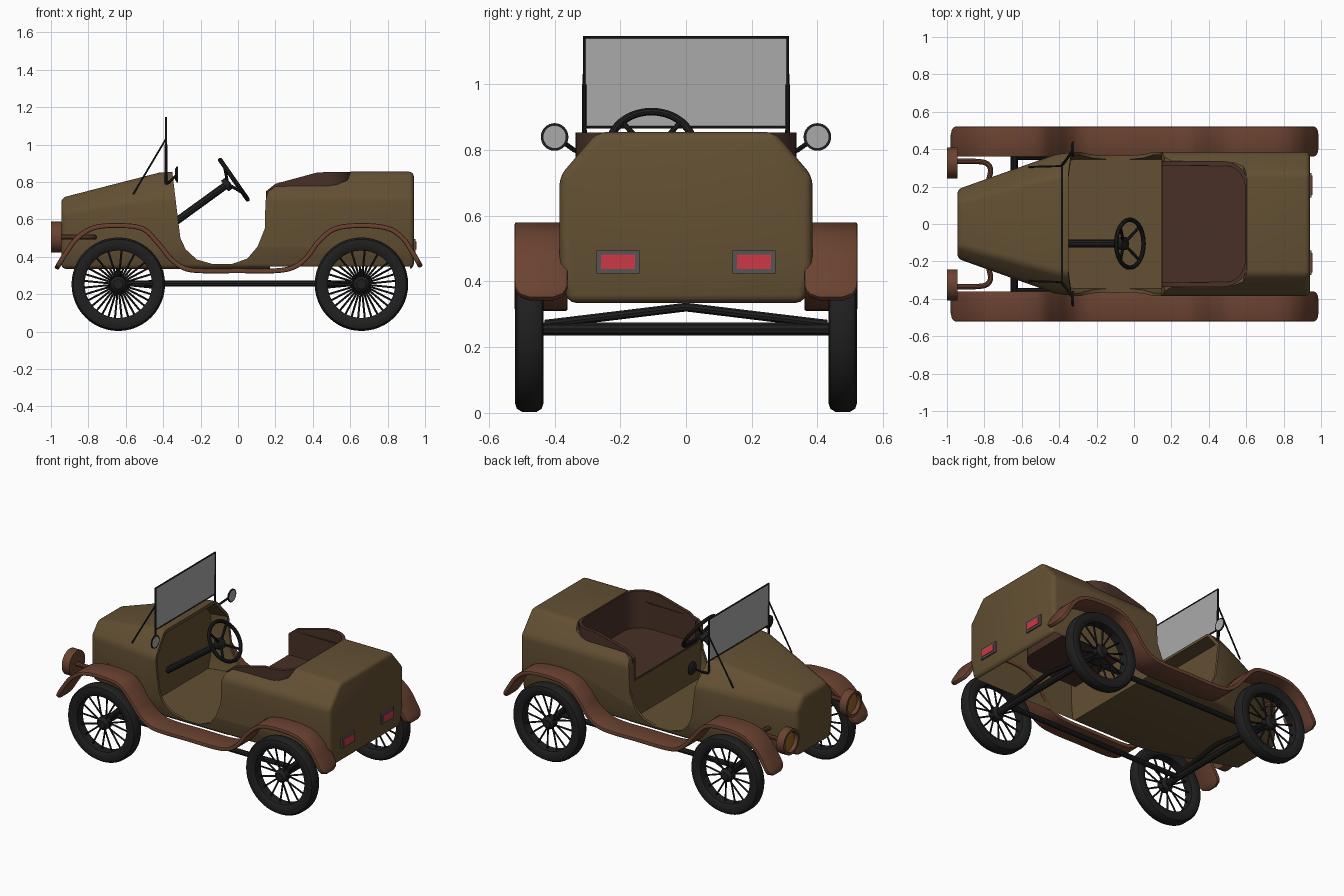
import bpy, bmesh, math
from mathutils import Vector, Matrix

if "Cube" in bpy.data.objects:
    bpy.data.objects.remove(bpy.data.objects["Cube"])


def mat(name, r, g, b):
    m = bpy.data.materials.new(name)
    m.diffuse_color = (r, g, b, 1)
    m.use_nodes = True
    m.node_tree.nodes["Principled BSDF"].inputs["Base Color"].default_value = m.diffuse_color
    return m


OLIVE = mat("olive_paint", 0.125, 0.08, 0.033)
BROWN = mat("brown_paint", 0.145, 0.055, 0.03)
LEATHER = mat("leather", 0.065, 0.03, 0.02)
BLACK = mat("black", 0.014, 0.014, 0.014)
RED = mat("red_lens", 0.6, 0.04, 0.06)
AMBER = mat("amber_lens", 0.3, 0.13, 0.02)
GREY = mat("frame_grey", 0.09, 0.09, 0.09)
GLASS = mat("glass", 0.4, 0.4, 0.4)


def link(name, data, m=None):
    ob = bpy.data.objects.new(name, data)
    bpy.context.collection.objects.link(ob)
    if m:
        data.materials.append(m)
    return ob


def from_bm(name, bm, m=None):
    bmesh.ops.recalc_face_normals(bm, faces=bm.faces)
    me = bpy.data.meshes.new(name)
    bm.to_mesh(me)
    bm.free()
    return link(name, me, m)


def finish(ob):
    """Bake modifiers or curves, then shade smooth with sharp edges kept."""
    bpy.ops.object.select_all(action='DESELECT')
    ob.select_set(True)
    bpy.context.view_layer.objects.active = ob
    bpy.ops.object.convert(target='MESH')
    bpy.ops.object.shade_smooth_by_angle(angle=0.6)


def loft(name, rings, m=None):
    bm = bmesh.new()
    vs = [[bm.verts.new(p) for p in r] for r in rings]
    n = len(vs[0])
    for a, b in zip(vs, vs[1:]):
        for i in range(n):
            bm.faces.new((a[i], a[(i + 1) % n], b[(i + 1) % n], b[i]))
    bm.faces.new(vs[0])
    bm.faces.new(vs[-1])
    return from_bm(name, bm, m)


def box(name, x0, x1, y0, y1, z0, z1, m=None):
    return loft(name, [[(x, y0, z0), (x, y1, z0), (x, y1, z1), (x, y0, z1)] for x in (x0, x1)], m)


def tube(name, pts, r, m, smooth=False, cyclic=False):
    cu = bpy.data.curves.new(name, 'CURVE')
    cu.dimensions = '3D'
    cu.bevel_depth, cu.bevel_resolution, cu.use_fill_caps = r, 3, True
    pts = spline(pts, 6) if smooth else pts
    sp = cu.splines.new('POLY')
    sp.points.add(len(pts) - 1)
    for p, c in zip(sp.points, pts):
        p.co = (*c, 1)
    sp.use_cyclic_u = cyclic
    ob = link(name, cu, m)
    finish(ob)
    return ob


def spline(pts, n):
    """Catmull-Rom through the points."""
    p = [Vector(q) for q in pts]
    p = [2 * p[0] - p[1]] + p + [2 * p[-1] - p[-2]]
    out = []
    for a, b, c, d in zip(p, p[1:], p[2:], p[3:]):
        for k in range(n):
            t = k / n
            out.append(0.5 * (2 * b + (c - a) * t + (2 * a - 5 * b + 4 * c - d) * t * t
                              + (3 * b - a - 3 * c + d) * t ** 3))
    return out + [p[-2]]


def lathe(name, prof, loc, axis, m, steps=48, closed=False):
    """Spin (radius, height) points about an axis."""
    bm = bmesh.new()
    vs = [bm.verts.new((r, 0, h)) for r, h in prof]
    es = [bm.edges.new(e) for e in zip(vs, vs[1:] + (vs[:1] if closed else []))]
    bmesh.ops.spin(bm, geom=vs + es, cent=(0, 0, 0), axis=(0, 0, 1), angle=math.tau, steps=steps)
    bmesh.ops.remove_doubles(bm, verts=bm.verts, dist=1e-5)
    q = Vector(axis).to_track_quat('Z', 'Y').to_matrix().to_4x4()
    bmesh.ops.transform(bm, matrix=Matrix.Translation(loc) @ q, verts=bm.verts)
    ob = from_bm(name, bm, m)
    finish(ob)
    return ob


def section(x, bw, w, zc, tw, zt, zb=0.335, zm=0.45):
    half = [(bw, zb), (w, zm), (w, zc), (tw, zt)]
    return [(x, y, z) for y, z in half] + [(x, -y, z) for y, z in reversed(half)]


# Body shell: solid loft, then hollowed and cut open
body = loft("body", [section(-0.945, 0.165, 0.185, 0.64, 0.12, 0.715),
                     section(-0.42, 0.345, 0.372, 0.72, 0.26, 0.85),
                     section(-0.32, 0.36, 0.385, 0.72, 0.27, 0.855),
                     section(0.94, 0.36, 0.385, 0.72, 0.27, 0.855)], OLIVE)
bev = body.modifiers.new("bevel", 'BEVEL')
bev.width, bev.segments, bev.limit_method, bev.angle_limit = 0.025, 3, 'ANGLE', math.radians(35)
opening = [(-0.352, 0.95), (-0.352, 0.86), (-0.328, 0.66), (-0.308, 0.5), (-0.28, 0.44), (-0.22, 0.385),
           (-0.14, 0.362), (-0.03, 0.362), (0.05, 0.39), (0.105, 0.455), (0.143, 0.55), (0.147, 0.7),
           (0.162, 0.75), (0.2, 0.775), (0.53, 0.785), (0.585, 0.81), (0.605, 0.86), (0.605, 0.95)]
cutters = [
    loft("opening_cutter", [[(x, y, z) for x, z in opening] for y in (-0.6, 0.6)]),
    loft("cockpit_cutter", [section(-0.44, 0.32, 0.345, 0.71, 0.245, 0.825, 0.36),
                            section(-0.32, 0.345, 0.368, 0.712, 0.26, 0.838, 0.36),
                            section(0.148, 0.345, 0.368, 0.712, 0.26, 0.838, 0.36)]),
    loft("rear_cutter", [section(x, 0.345, 0.368, 0.712, 0.26, 0.838, 0.2) for x in (0.17, 0.92)]),
    box("seat_cutter", 0.1, 0.2, -0.335, 0.335, 0.6, 0.9)]
for c in cutters:
    c.hide_render = True
    mod = body.modifiers.new("cut", 'BOOLEAN')
    mod.operation, mod.object, mod.solver = 'DIFFERENCE', c, 'EXACT'
finish(body)
for c in cutters:
    bpy.data.objects.remove(c)

# Seat: cushion and wraparound back
arc = [(0.475 + 0.13 * math.sin(a), -0.195 - 0.13 * math.cos(a)) for a in [i * math.pi / 16 for i in range(9)]]
side = [(0.15, -0.325), (0.2, -0.325), (0.3, -0.325), (0.42, -0.325)] + arc
plan = side + [(x, -y) for x, y in reversed(side)]
finish(loft("seat_cushion", [[(x, y, z) for x, y in plan] for z in (0.56, 0.61)], LEATHER))
bm = bmesh.new()
rows = [(bm.verts.new((x, y, 0.56)), bm.verts.new((x, y, min(0.853, 0.75 + 0.04 * min(1, (x - 0.15) / 0.05)
        + max(0, x - 0.2) * 0.27)))) for x, y in plan]
for a, b in zip(rows, rows[1:]):
    bm.faces.new((a[0], b[0], b[1], a[1]))
back = from_bm("seat_back", bm, LEATHER)
sol = back.modifiers.new("thick", 'SOLIDIFY')
sol.thickness, sol.offset = 0.022, 0
finish(back)

# Fenders with running boards
path = spline([(x, 0, z) for x, z in [
    (-0.972, 0.335), (-0.92, 0.42), (-0.86, 0.5), (-0.77, 0.555), (-0.64, 0.567), (-0.51, 0.55), (-0.43, 0.475),
    (-0.36, 0.39), (-0.29, 0.34), (-0.2, 0.325), (0, 0.325), (0.2, 0.325), (0.3, 0.345), (0.37, 0.4),
    (0.43, 0.48), (0.52, 0.55), (0.66, 0.567), (0.8, 0.552), (0.88, 0.5), (0.935, 0.42), (0.978, 0.345)]], 6)
for s in (-1, 1):
    bm = bmesh.new()
    rows = []
    for p in path:
        d = min((p - path[0]).length, (p - path[-1]).length, 0.05)
        inset = 0.05 - math.sqrt(0.05 ** 2 - (0.05 - d) ** 2)
        rows.append([bm.verts.new((p.x, s * y, p.z)) for y in (0.36 + inset, 0.522 - inset)])
    for a, b in zip(rows, rows[1:]):
        bm.faces.new((a[0], b[0], b[1], a[1]))
    f = from_bm("fender", bm, BROWN)
    sol = f.modifiers.new("thick", 'SOLIDIFY')
    sol.thickness, sol.offset = 0.026, 0
    b = f.modifiers.new("bevel", 'BEVEL')
    b.width, b.segments, b.angle_limit, b.limit_method = 0.007, 2, 1.0, 'ANGLE'
    finish(f)

# Wheels and axles
tyre = [(0.18, -0.03), (0.19, -0.038), (0.225, -0.043), (0.24, -0.038), (0.25, -0.022),
        (0.25, 0.022), (0.24, 0.038), (0.225, 0.043), (0.19, 0.038), (0.18, 0.03)]
for x in (-0.64, 0.66):
    tube("axle", [(x, -0.45, 0.255), (x, 0.45, 0.255)], 0.021, BLACK)
    tube("axle_truss", [(x, -0.43, 0.27), (x, 0, 0.322), (x, 0.43, 0.27)], 0.014, BLACK)
    for s in (-1, 1):
        c = Vector((x, s * 0.477, 0.253))
        lathe("tyre", tyre, c, (0, 1, 0), BLACK, closed=True)
        lathe("hub", [(0, -0.035), (0.025, -0.035), (0.042, -0.02), (0.042, 0.02), (0.025, 0.035), (0, 0.035)],
              c, (0, 1, 0), BLACK, 24)
        for i in range(16):
            a = math.tau * (i + 0.25 * s) / 16
            u = Vector((math.cos(a), 0, math.sin(a)))
            off = Vector((0, 0.014 * (-1) ** i, 0))
            tube("spoke", [c + u * 0.035 + off, c + u * 0.185], 0.0055, BLACK)

for s in (-1, 1):
    # Chassis rails
    tube("chassis_rail", [(-0.64, s * 0.36, 0.257), (0.66, s * 0.36, 0.257)], 0.017, BLACK)
    # Headlights on curved brackets
    lathe("headlight", [(0, -0.945), (0.083, -0.945), (0.083, -1), (0.066, -1), (0.063, -0.97), (0, -0.97)],
          (0, s * 0.327, 0.505), (1, 0, 0), BROWN)
    lathe("headlight_lens", [(0, -0.985), (0.045, -0.982), (0.064, -0.975)], (0, s * 0.327, 0.505), (1, 0, 0), AMBER)
    tube("headlight_bracket", [(-0.95, s * 0.335, 0.505), (-0.85, s * 0.335, 0.505), (-0.79, s * 0.325, 0.505),
                               (-0.767, s * 0.29, 0.505), (-0.78, s * 0.22, 0.505)], 0.014, BROWN, True)
    # Tail lights
    y = s * 0.207
    finish(box("tail_light_frame", 0.93, 0.95, y - 0.065, y + 0.065, 0.425, 0.495, GREY))
    finish(box("tail_light_lens", 0.94, 0.954, y - 0.052, y + 0.052, 0.438, 0.482, RED))
    # Windscreen posts and stays
    tube("windscreen_post", [(-0.385, s * 0.31, 1.0), (-0.385, s * 0.31, 0.78)], 0.007, BLACK)
    tube("windscreen_stay", [(-0.385, s * 0.31, 1.03), (-0.56, s * 0.305, 0.735)], 0.005, BLACK)
    # Mirrors
    tube("mirror_arm", [(-0.385, s * 0.315, 0.79), (-0.365, s * 0.34, 0.8), (-0.33, s * 0.39, 0.835)], 0.007, BLACK)
    lathe("mirror", [(0, -0.01), (0.03, -0.008), (0.042, 0), (0.042, 0.006), (0.034, 0.007)],
          (-0.328, s * 0.4, 0.84), (1, 0, 0), BLACK, 32)
    lathe("mirror_glass", [(0, 0.0065), (0.036, 0.0065)], (-0.328, s * 0.4, 0.84), (1, 0, 0), GLASS, 32)

# Windscreen
tube("windscreen_frame", [(-0.385, y, z) for y, z in [(-0.31, 0.87), (0.31, 0.87), (0.31, 1.143), (-0.31, 1.143)]],
     0.006, BLACK, cyclic=True)
box("windscreen_glass", -0.387, -0.383, -0.31, 0.31, 0.87, 1.143, GLASS)

# Steering wheel and column
n = Vector((0.82, 0, 0.57)).normalized()
u, v = Vector((-n.z, 0, n.x)), Vector((0, 1, 0))
c = Vector((-0.022, -0.105, 0.812))
hub = c - n * 0.04
tube("steering_column", [Vector((-0.44, -0.105, 0.51)), hub], 0.021, BLACK)
tube("steering_rim", [c + 0.128 * (u * math.cos(a) + v * math.sin(a))
                      for a in [math.tau * i / 48 for i in range(48)]], 0.012, BLACK, cyclic=True)
lathe("steering_hub", [(0, -0.02), (0.035, -0.02), (0.035, 0.01), (0, 0.015)], hub, n, BLACK, 24)
for i in range(4):
    a = math.tau * (i + 0.5) / 4
    tube("steering_spoke", [hub, c + 0.125 * (u * math.cos(a) + v * math.sin(a))], 0.008, BLACK)
